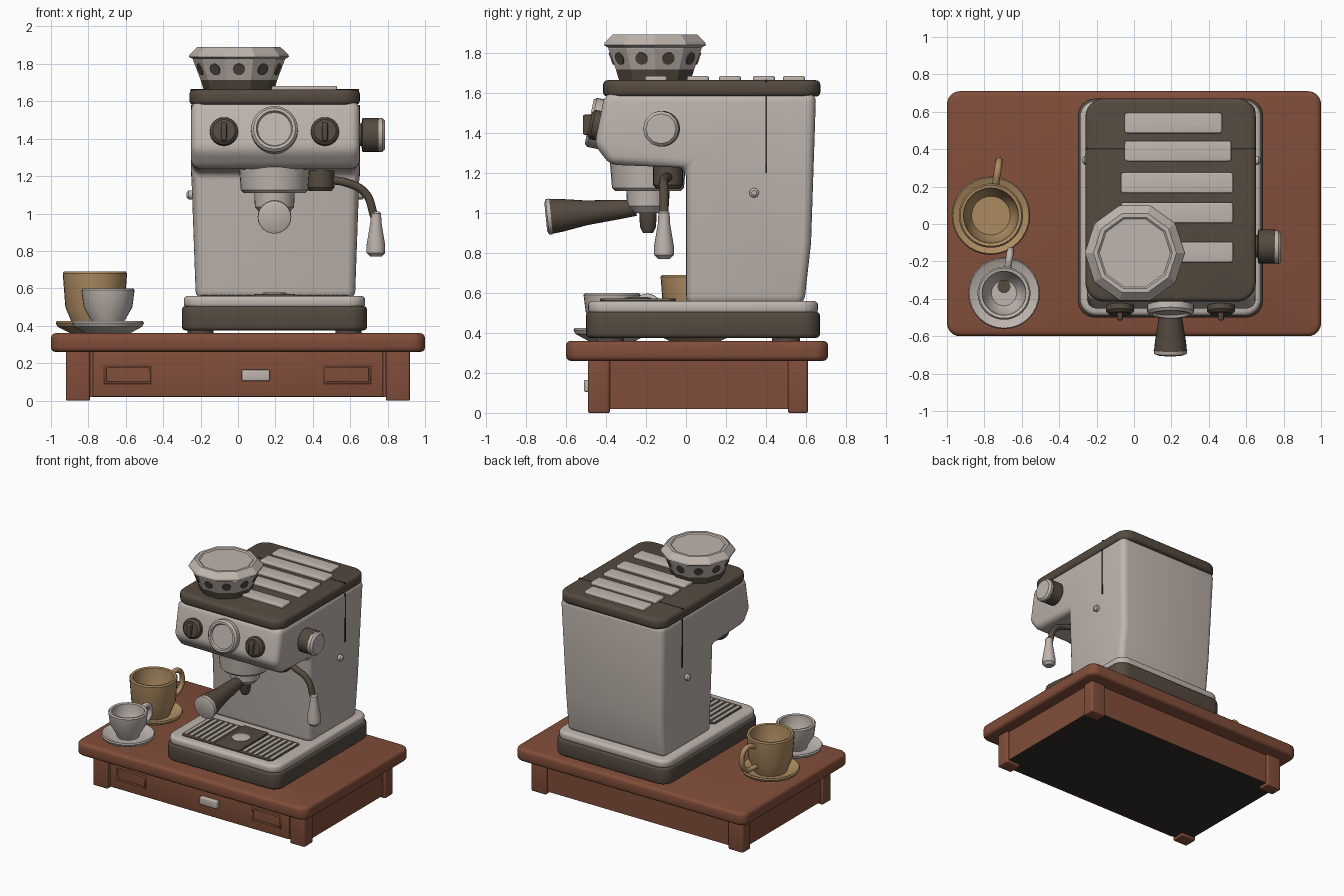
import bpy, bmesh
from math import radians, pi, sin, cos
from mathutils import Vector, Matrix

if "Cube" in bpy.data.objects:
    bpy.data.objects.remove(bpy.data.objects["Cube"])


def material(name, rgb):
    m = bpy.data.materials.new(name)
    m.use_nodes = True
    m.diffuse_color = (*rgb, 1)
    m.node_tree.nodes["Principled BSDF"].inputs["Base Color"].default_value = (*rgb, 1)
    return m


WOOD = material("red brown wood", (0.22, 0.075, 0.042))
LIGHT = material("warm light grey", (0.52, 0.46, 0.42))
DARK = material("dark brown", (0.09, 0.068, 0.05))
TAN = material("tan ceramic", (0.42, 0.26, 0.12))
BLACK = material("charcoal", (0.03, 0.027, 0.022))


def finish(name, bm, mats, smooth=True):
    bmesh.ops.recalc_face_normals(bm, faces=bm.faces)
    me = bpy.data.meshes.new(name)
    bm.to_mesh(me)
    bm.free()
    for m in mats:
        me.materials.append(m)
    ob = bpy.data.objects.new(name, me)
    bpy.context.collection.objects.link(ob)
    if smooth:
        bpy.ops.object.select_all(action="DESELECT")
        ob.select_set(True)
        bpy.context.view_layer.objects.active = ob
        bpy.ops.object.shade_smooth_by_angle(angle=radians(35))
    return ob


def soften(bm, width, angle, segs=3):
    edges = [e for e in bm.edges if e.calc_face_angle(0) > radians(angle)]
    bmesh.ops.bevel(bm, geom=edges, offset=width, segments=segs, profile=0.5, affect="EDGES")


def box(name, x, y, z, mat, corner=0.0, edge=0.0):
    """Box from (low, high) ranges with rounded upright corners and softened rims."""
    bm = bmesh.new()
    bmesh.ops.create_cube(bm, size=1)
    for v in bm.verts:
        v.co = [r[0] + (c + 0.5) * (r[1] - r[0]) for c, r in zip(v.co, (x, y, z))]
    if corner:
        up = [e for e in bm.edges if abs((e.verts[0].co - e.verts[1].co).normalized().z) > 0.9]
        bmesh.ops.bevel(bm, geom=up, offset=corner, segments=6, profile=0.5, affect="EDGES")
    if edge:
        soften(bm, edge, 40)
    return finish(name, bm, [mat])


def lathe(name, profile, mat, loc, axis=(0, 0, 1), sides=32, smooth=True):
    """Spin (radius, height) points around an axis; ends are capped."""
    bm = bmesh.new()
    rings = [[bm.verts.new((r * cos(2 * pi * i / sides), r * sin(2 * pi * i / sides), h))
              for i in range(sides)] for r, h in profile]
    for a, b in zip(rings, rings[1:]):
        for i in range(sides):
            j = (i + 1) % sides
            bm.faces.new((a[i], a[j], b[j], b[i]))
    bm.faces.new(rings[0][::-1])
    bm.faces.new(rings[-1])
    turn = Vector((0, 0, 1)).rotation_difference(Vector(axis)).to_matrix().to_4x4()
    bm.transform(Matrix.Translation(loc) @ turn)
    return finish(name, bm, [mat], smooth)


def tube(name, points, radius, mat, closed=False, kind="BEZIER"):
    cu = bpy.data.curves.new(name, "CURVE")
    cu.dimensions, cu.bevel_depth, cu.bevel_resolution = "3D", radius, 3
    cu.use_fill_caps = True
    sp = cu.splines.new(kind)
    pts = sp.bezier_points if kind == "BEZIER" else sp.points
    pts.add(len(points) - 1)
    for p, co in zip(pts, points):
        if kind == "BEZIER":
            p.co = co
            p.handle_left_type = p.handle_right_type = "AUTO"
        else:
            p.co = (*co, 1)
    sp.use_cyclic_u = closed
    cu.materials.append(mat)
    ob = bpy.data.objects.new(name, cu)
    bpy.context.collection.objects.link(ob)
    return ob


# Wooden stand
box("table_top", (-1, 1), (-0.6, 0.71), (0.26, 0.36), WOOD, 0.07, 0.025)
crate = box("table_box", (-0.9, 0.9), (-0.47, 0.59), (0.02, 0.28), WOOD)
crate.data.materials.append(BLACK)
for f in crate.data.polygons:
    f.material_index = int(f.normal.z < -0.5)
for side, x in (("right", (-0.92, -0.79)), ("left", (0.79, 0.92))):
    for end, y in (("front", (-0.49, -0.38)), ("back", (0.51, 0.61))):
        box(f"{end}_{side}_leg", x, y, (0, 0.28), WOOD, 0.015, 0.008)
box("drawer_front", (-0.775, 0.775), (-0.48, -0.46), (0.02, 0.26), WOOD, 0, 0.006)
box("drawer_pull", (0.02, 0.17), (-0.51, -0.47), (0.105, 0.165), LIGHT, 0, 0.008)
for side, x in (("right", -0.59), ("left", 0.585)):
    ring = [(x + a * 0.12, -0.482, 0.137 + b * 0.042) for a, b in ((-1, -1), (1, -1), (1, 1), (-1, 1))]
    tube(f"{side}_drawer_moulding", ring, 0.009, WOOD, True, "POLY")

# Machine base and drip tray
box("base_skirt", (-0.30, 0.69), (-0.5, 0.67), (0.375, 0.505), DARK, 0.09, 0.02)
box("base_top", (-0.29, 0.68), (-0.49, 0.66), (0.495, 0.56), LIGHT, 0.09, 0.022)
for i, x in enumerate((-0.2, 0.59)):
    for j, y in enumerate((-0.38, 0.5)):
        lathe(f"base_foot_{i}{j}", [(0.07, 0), (0.07, 0.03)], DARK, (x, y, 0.355))
box("tray_floor", (-0.2, 0.59), (-0.43, -0.06), (0.555, 0.564), DARK, 0.03)
for i in range(6):
    for s in (-1, 1):
        x = 0.195 + s * (0.14 + i * 0.046)
        box(f"tray_bar_{i}_{s + 1}", (x - 0.013, x + 0.013), (-0.41, -0.08), (0.555, 0.57), LIGHT)
box("tray_center", (0.085, 0.305), (-0.43, -0.05), (0.555, 0.571), DARK, 0.02, 0.004)
lathe("tray_drain", [(0.065, 0), (0.065, 0.009), (0.05, 0.012)], LIGHT, (0.195, -0.24, 0.566), sides=20)

# Main housing with overhanging head, swept across the width
outline = [(0, 0.54), (0.59, 0.54), (0.625, 0.85), (0.65, 1.6), (-0.405, 1.6),
           (-0.457, 1.34), (-0.38, 1.24), (0, 1.225)]
bm = bmesh.new()
face = bm.faces.new([bm.verts.new((-0.25, y, z)) for y, z in outline])
sweep = bmesh.ops.extrude_face_region(bm, geom=[face])["geom"]
bmesh.ops.translate(bm, vec=(0.9, 0, 0), verts=[v for v in sweep if isinstance(v, bmesh.types.BMVert)])
bmesh.ops.recalc_face_normals(bm, faces=bm.faces)
for v in bm.verts:
    if v.co.z < 1:
        v.co.x = 0.2 + (v.co.x - 0.2) * 0.945
soften(bm, 0.045, 25, 4)
finish("housing", bm, [LIGHT])
box("top_cap", (-0.26, 0.652), (-0.415, 0.672), (1.58, 1.663), DARK, 0.1, 0.025)
box("cap_seam", (-0.255, 0.647), (0.398, 0.406), (1.6, 1.665), BLACK)
for x in (-0.248, 0.648):
    box("housing_seam", (x - 0.004, x + 0.004), (0.398, 0.406), (1.2, 1.58), BLACK)
for i, (y, a, b) in enumerate(((0.54, -0.05, 0.47), (0.39, -0.05, 0.52), (0.22, -0.07, 0.53),
                               (0.06, -0.07, 0.53), (-0.15, 0, 0.53))):
    box(f"cup_rail_{i}", (a, b), (y - 0.055, y + 0.055), (1.65, 1.683), LIGHT, 0.015, 0.008)
for x, s in ((-0.235, -1), (0.635, 1)):
    lathe("side_bolt", [(0.024, 0), (0.024, 0.03), (0.012, 0.04)], LIGHT, (x, 0.34, 1.1), (s, 0, 0), 16)

# Bean hopper with faceted lid
HOP = Vector((0.005, -0.155, 0))
lathe("hopper_neck", [(0.185, 1.65), (0.205, 1.715)], DARK, HOP, sides=10, smooth=False)
lathe("hopper_bowl", [(0.205, 1.715), (0.245, 1.82), (0.245, 1.835)], LIGHT, HOP, sides=10, smooth=False)
lathe("hopper_lid", [(0.245, 1.825), (0.268, 1.838), (0.264, 1.85), (0.222, 1.89), (0.2, 1.89),
                     (0.19, 1.882)], LIGHT, HOP, sides=10, smooth=False)
for i in range(10):
    t = 2 * pi * (i + 0.5) / 10
    out = Vector((cos(t), sin(t), -0.36)).normalized()
    spot = HOP + Vector((0.215 * cos(t), 0.215 * sin(t), 1.772))
    lathe(f"hopper_port_{i}", [(0.032, -0.01), (0.032, 0.007)], DARK, spot, out, 14)

# Front gauge and dials
FACE = Vector((0, -1, 0.2)).normalized()
lathe("gauge", [(0.125, -0.02), (0.125, 0.035), (0.112, 0.05), (0.097, 0.05), (0.09, 0.035)],
      LIGHT, (0.195, -0.435, 1.445), FACE)
for side, x in (("right", -0.075), ("left", 0.465)):
    lathe(f"{side}_dial", [(0.075, -0.02), (0.075, 0.03), (0.06, 0.045)], DARK, (x, -0.437, 1.435), FACE, 24)
    box(f"{side}_dial_grip", (x - 0.015, x + 0.015), (-0.515, -0.45), (1.39, 1.49), DARK, 0, 0.008)

# Side knob
lathe("side_knob", [(0.06, 0), (0.06, 0.02), (0.09, 0.025), (0.09, 0.115)], DARK, (0.64, -0.12, 1.42), (1, 0, 0))
lathe("side_knob_cap", [(0.09, 0), (0.09, 0.02), (0.075, 0.035)], LIGHT, (0.752, -0.125, 1.42), (1, 0, 0), 12)

# Group head and filter holder
GROUP = Vector((0.195, -0.19, 0))
lathe("group_head", [(0.165, 1.11), (0.18, 1.125), (0.19, 1.25)], LIGHT, GROUP)
lathe("filter_basket", [(0.075, 1.0), (0.105, 1.035), (0.108, 1.12)], LIGHT, GROUP)
lathe("filter_spout", [(0.025, 0.9), (0.04, 0.93), (0.045, 1.02)], DARK, GROUP, sides=16)
AXLE = Vector((0, -1, -0.1)).normalized()
lathe("filter_handle", [(0.04, 0), (0.048, 0.08), (0.062, 0.25), (0.083, 0.38), (0.088, 0.43)],
      DARK, (0.195, -0.25, 1.025), AXLE, 24)
lathe("filter_handle_cap", [(0.09, 0), (0.088, 0.018), (0.07, 0.026)], LIGHT, (0.195, -0.675, 0.982), AXLE, 24)

# Steam wand
lathe("wand_mount", [(0.06, 1.12), (0.075, 1.14), (0.075, 1.25)], DARK, (0.44, -0.09, 0), sides=20)
tube("wand_pipe", [(0.47, -0.08, 1.18), (0.58, -0.11, 1.165), (0.68, -0.11, 1.11), (0.73, -0.11, 0.98)], 0.023, DARK)
lathe("wand_tip", [(0.03, 0.77), (0.05, 0.79), (0.05, 0.83), (0.03, 0.95), (0.028, 1.0), (0.02, 1.01)],
      LIGHT, (0.737, -0.11, 0), sides=20)


# Cups on saucers
def cup(name, x, y, mat, r, foot, top, plate, reach):
    at = Vector((x, y, 0))
    lathe(f"{name}_saucer", [(plate * 0.6, 0.358), (plate * 0.95, 0.395), (plate, 0.415), (plate * 0.97, 0.425),
                             (plate * 0.75, 0.405), (plate * 0.6, 0.4)], mat, at)
    lathe(f"{name}_cup", [(foot, 0.39), (foot + 0.01, 0.42), (r * 0.92, 0.5), (r, top - 0.01), (r - 0.008, top),
                          (r - 0.025, top - 0.004), (r * 0.78, 0.5), (foot * 0.9, 0.445)], mat, at)
    d, h = Vector((0.15, 0.99, 0)), top - 0.42
    path = [(r * 0.85, 0.2), (reach * 0.88, 0.25), (reach, 0.62), (reach * 0.85, 0.86), (r * 0.9, 0.8)]
    tube(f"{name}_cup_handle", [at + d * a + Vector((0, 0, 0.42 + h * b)) for a, b in path], 0.019, mat)


cup("large", -0.765, 0.045, TAN, 0.172, 0.115, 0.69, 0.21, 0.295)
cup("small", -0.695, -0.37, LIGHT, 0.142, 0.075, 0.6, 0.192, 0.23)
lathe("coffee_drop", [(0.035, 0), (0.035, 0.006)], DARK, (-0.695, -0.335, 0.442), sides=16)
